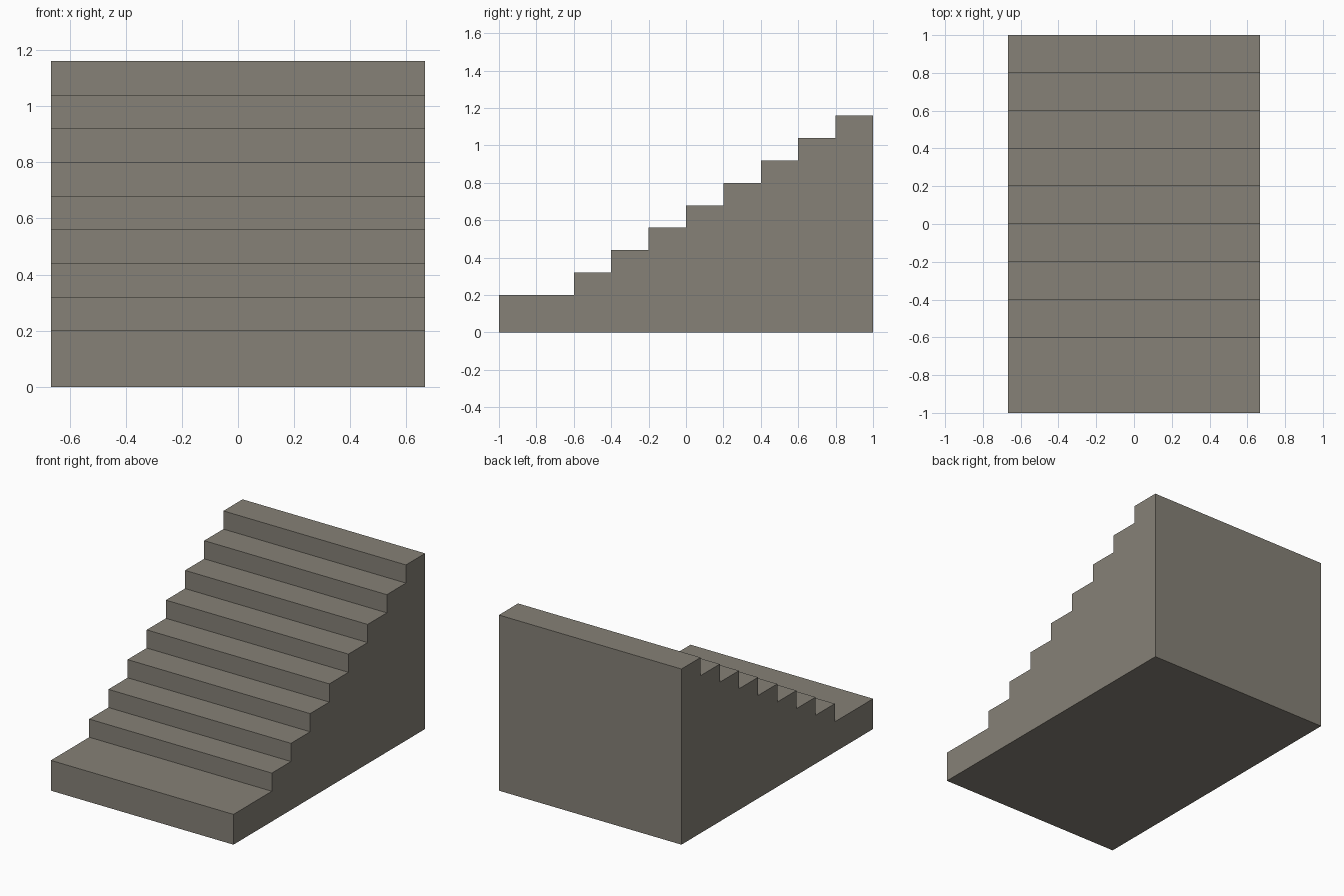
import bpy
import bmesh

HALF_WIDTH = 0.667
BASE_HEIGHT = 0.2
TREAD = 0.2
RISER = 0.12
STEPS = 8

cube = bpy.data.objects.get("Cube")
if cube:
    bpy.data.objects.remove(cube, do_unlink=True)

# Stone colour
stone = bpy.data.materials.new("warm_grey_stone")
stone.use_nodes = True
colour = (0.238, 0.220, 0.184, 1)
stone.diffuse_color = colour
stone.node_tree.nodes["Principled BSDF"].inputs["Base Color"].default_value = colour

# Side profile: a deep landing at the front, then even steps up to the back
profile = [(1, 0), (-1, 0), (-1, BASE_HEIGHT)]
for i in range(STEPS):
    y = -0.6 + i * TREAD
    z = BASE_HEIGHT + i * RISER
    profile += [(y, z), (y, z + RISER)]
profile.append((1, BASE_HEIGHT + STEPS * RISER))

# Extrude the profile across the full width
bm = bmesh.new()
side = bm.faces.new([bm.verts.new((-HALF_WIDTH, y, z)) for y, z in profile])
extruded = bmesh.ops.extrude_face_region(bm, geom=[side], use_keep_orig=True)
far_verts = [g for g in extruded["geom"] if isinstance(g, bmesh.types.BMVert)]
bmesh.ops.translate(bm, verts=far_verts, vec=(2 * HALF_WIDTH, 0, 0))
bmesh.ops.recalc_face_normals(bm, faces=bm.faces)

mesh = bpy.data.meshes.new("staircase")
bm.to_mesh(mesh)
bm.free()
mesh.materials.append(stone)
staircase = bpy.data.objects.new("staircase", mesh)
bpy.context.collection.objects.link(staircase)
